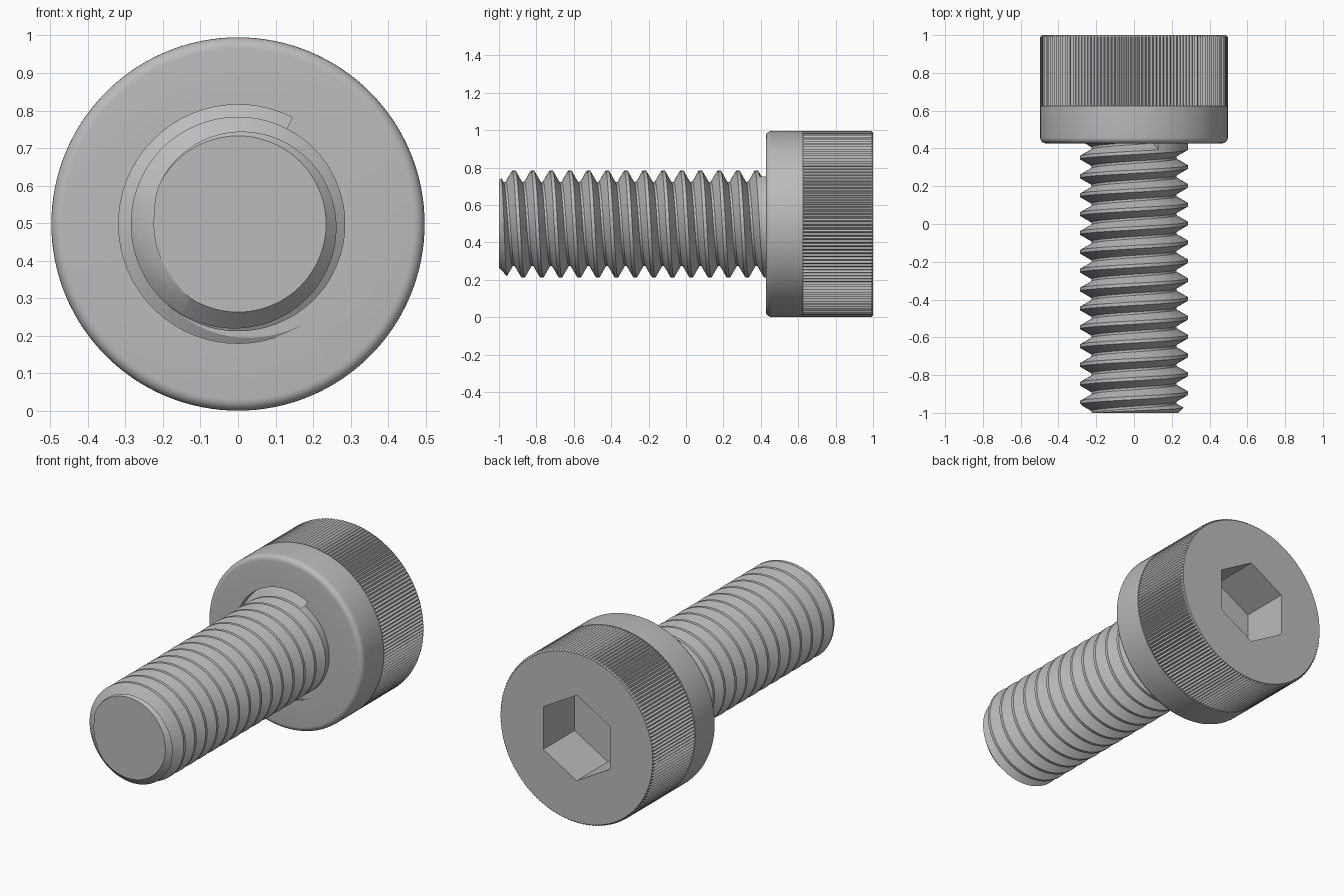
import bpy, bmesh, math
from math import cos, sin, pi, radians
from mathutils import Vector

if "Cube" in bpy.data.objects:
    bpy.data.objects.remove(bpy.data.objects["Cube"])

CZ = 0.498          # height of the screw axis
HEAD_R, SHANK_R, ROOT_R = 0.497, 0.2855, 0.225
HEAD_Y, KNURL_Y = 0.427, 0.625
PITCH = 0.0998
TEETH = 160

steel = bpy.data.materials.new("grey steel")
steel.use_nodes = True
grey = (0.5, 0.5, 0.5, 1)
steel.diffuse_color = grey
steel.node_tree.nodes["Principled BSDF"].inputs["Base Color"].default_value = grey


def at(r, a, y):
    """Point at radius r and angle a around the screw axis."""
    return Vector((r * cos(a), y, CZ + r * sin(a)))


def loft(name, rings, closed_rings=True):
    """Skin a list of equal point rings and cap both ends."""
    bm = bmesh.new()
    rows = [[bm.verts.new(p) for p in ring] for ring in rings]
    n = len(rows[0])
    for a, b in zip(rows, rows[1:]):
        for i in range(n):
            j = (i + 1) % n
            bm.faces.new((a[i], a[j], b[j], b[i]))
    bm.faces.new(rows[0])
    bm.faces.new(rows[-1])
    bmesh.ops.recalc_face_normals(bm, faces=bm.faces)
    me = bpy.data.meshes.new(name)
    bm.to_mesh(me)
    bm.free()
    me.materials.append(steel)
    ob = bpy.data.objects.new(name, me)
    bpy.context.collection.objects.link(ob)
    return ob


def lathe(name, profile, sides):
    return loft(name, [[at(r, 2 * pi * i / sides, y) for i in range(sides)]
                       for r, y in profile])


def groove(name, top_r, turns, steps=64):
    """Helical V cutter, wound from under the head down toward the tip."""
    start = radians(63)
    rings = []
    for k in range(int(turns * steps) + 1):
        t = k / steps
        a, y = start + 2 * pi * t, 0.434 - PITCH * t
        w = 0.006 + (top_r - ROOT_R) * 0.577
        rings.append([at(ROOT_R, a, y - 0.006), at(ROOT_R, a, y + 0.006),
                      at(top_r, a, y + w), at(top_r, a, y - w)])
    return loft(name, rings)


def cut(ob, cutter):
    mod = ob.modifiers.new("cut " + cutter.name, 'BOOLEAN')
    mod.operation, mod.solver, mod.object = 'DIFFERENCE', 'EXACT', cutter
    bpy.context.view_layer.objects.active = ob
    bpy.ops.object.modifier_apply(modifier=mod.name)
    bpy.data.objects.remove(cutter)


def smooth(ob, angle):
    bpy.ops.object.select_all(action='DESELECT')
    ob.select_set(True)
    bpy.context.view_layer.objects.active = ob
    bpy.ops.object.shade_smooth_by_angle(angle=radians(angle))


# Shank and plain collar, with a chamfered tip and rounded collar edge
fillet = 0.03
edge = [(HEAD_R - fillet + fillet * sin(a), HEAD_Y + fillet - fillet * cos(a))
        for a in (pi / 2 * i / 6 for i in range(7))]
body = lathe("shank_and_collar",
             [(0.2345, -1), (SHANK_R, -0.95), (SHANK_R, HEAD_Y)]
             + edge + [(HEAD_R, KNURL_Y)], 128)

# Thread groove, with its run-out biting into the collar
cut(body, groove("thread_cutter", 0.301, 14.9))
cut(body, groove("runout_cutter", 0.318, 0.8))
smooth(body, 25)


# Knurled upper head with a bevelled rim
def toothed(y, crest, root):
    return [at(root if i % 2 else crest, pi * i / TEETH, y) for i in range(2 * TEETH)]


head = loft("knurled_head", [toothed(KNURL_Y, HEAD_R, HEAD_R - 0.01),
                             toothed(0.99, HEAD_R, HEAD_R - 0.01),
                             toothed(1.0, HEAD_R - 0.01, HEAD_R - 0.01)])

# Hexagonal drive socket
cut(head, loft("hex_cutter", [[at(0.2474, pi / 2 + pi / 3 * i, y) for i in range(6)]
                              for y in (0.714, 1.1)]))
smooth(head, 20)
